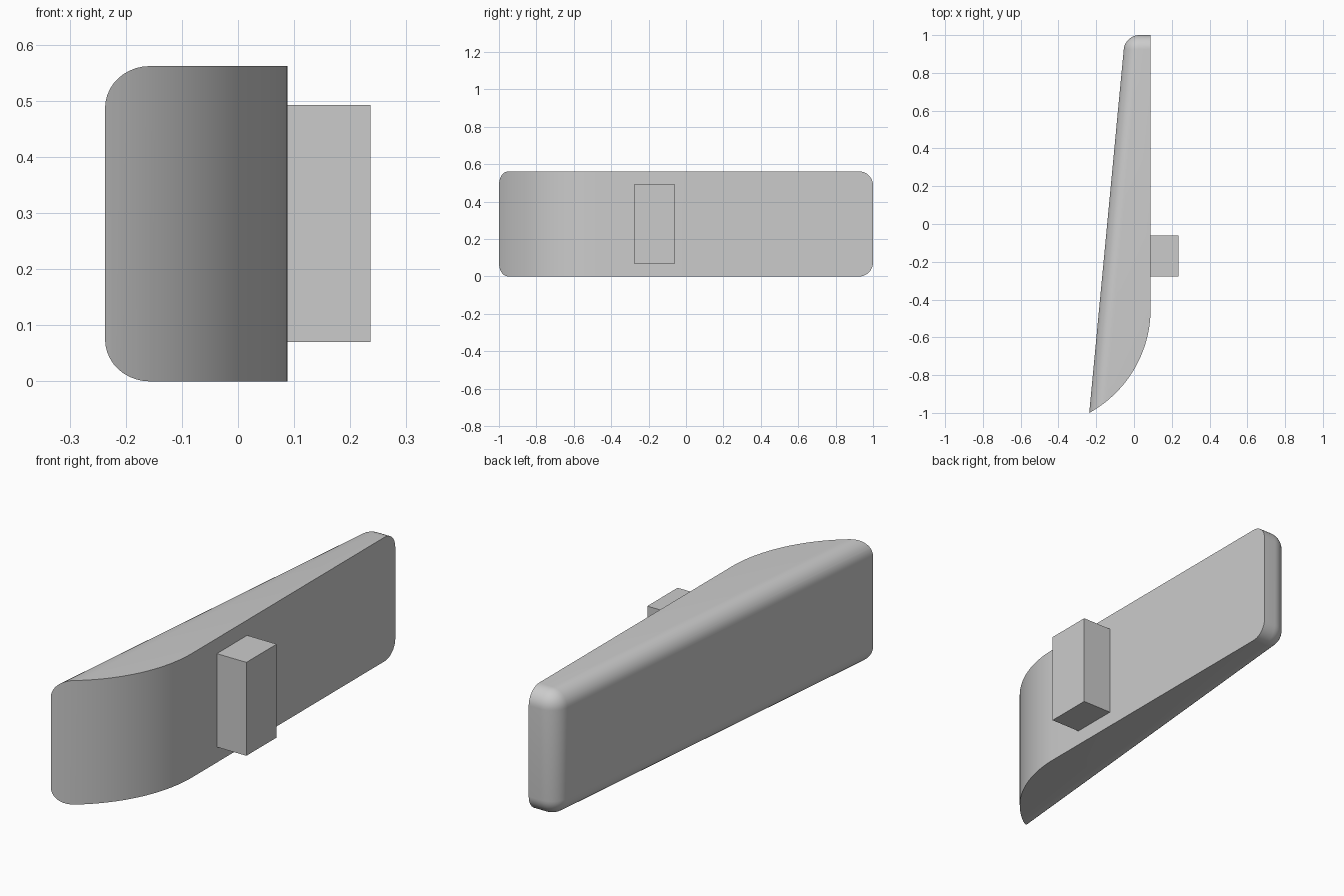
import bpy, bmesh, math

if "Cube" in bpy.data.objects:
    bpy.data.objects.remove(bpy.data.objects["Cube"])

H = 0.562          # body height
X = 0.088          # flat side of the body
R = 0.075          # edge rounding


def prism(name, outline, z0, z1, bevel_test=None):
    """Extrude an xy outline; optionally round the edges picked by bevel_test."""
    bm = bmesh.new()
    base = bm.faces.new([bm.verts.new((x, y, z0)) for x, y in outline])
    ext = bmesh.ops.extrude_face_region(bm, geom=[base])
    top = [v for v in ext["geom"] if isinstance(v, bmesh.types.BMVert)]
    bmesh.ops.translate(bm, verts=top, vec=(0, 0, z1 - z0))
    bmesh.ops.recalc_face_normals(bm, faces=bm.faces[:])
    if bevel_test:
        edges = [e for e in bm.edges if bevel_test(*[v.co for v in e.verts])]
        bmesh.ops.bevel(bm, geom=edges, offset=R, offset_type='OFFSET',
                        segments=10, profile=0.5, affect='EDGES')
    mesh = bpy.data.meshes.new(name)
    bm.to_mesh(mesh)
    bm.free()
    obj = bpy.data.objects.new(name, mesh)
    bpy.context.collection.objects.link(obj)
    return obj


def slant(y):
    return -0.237 + 0.095 * (y + 1)


# Tapered block, overlong at the front and the flat side; its slanted face
# and its back end have rounded edges
def rounded(a, b):
    on_slant = all(abs(p.x - slant(p.y)) < 1e-4 for p in (a, b))
    on_back = all(p.y > 0.99 for p in (a, b))
    at_front = all(p.y < -1.2 for p in (a, b))
    at_side = all(p.x > 0.2 for p in (a, b))
    return (on_slant or on_back) and not at_front and not at_side


body = prism("body", [(slant(-1.4), -1.4), (0.3, -1.4), (0.3, 1), (slant(1), 1)],
             0, H, rounded)

# Trimming volume: flat side running into the curved nose
cx, cy = -0.54, -0.45
r = X - cx
arc = [(cx + r * math.cos(t), cy - r * math.sin(t))
       for t in (math.radians(75) * i / 40 for i in range(41))]
trim = prism("trim_cutter", [(X, 1.5)] + arc + [(-0.8, arc[-1][1]), (-0.8, 1.5)], -0.5, 1.2)
trim.hide_render = True

mod = body.modifiers.new("trim", 'BOOLEAN')
mod.operation = 'INTERSECT'
mod.solver = 'EXACT'
mod.object = trim
bpy.context.view_layer.objects.active = body
body.select_set(True)
bpy.ops.object.modifier_apply(modifier=mod.name)
bpy.data.objects.remove(trim)
bpy.ops.object.shade_smooth_by_angle(angle=math.radians(25))

# Mounting block on the flat side
prism("mounting_block", [(X - 0.01, -0.277), (0.236, -0.277), (0.236, -0.06), (X - 0.01, -0.06)],
      0.07, 0.493)
